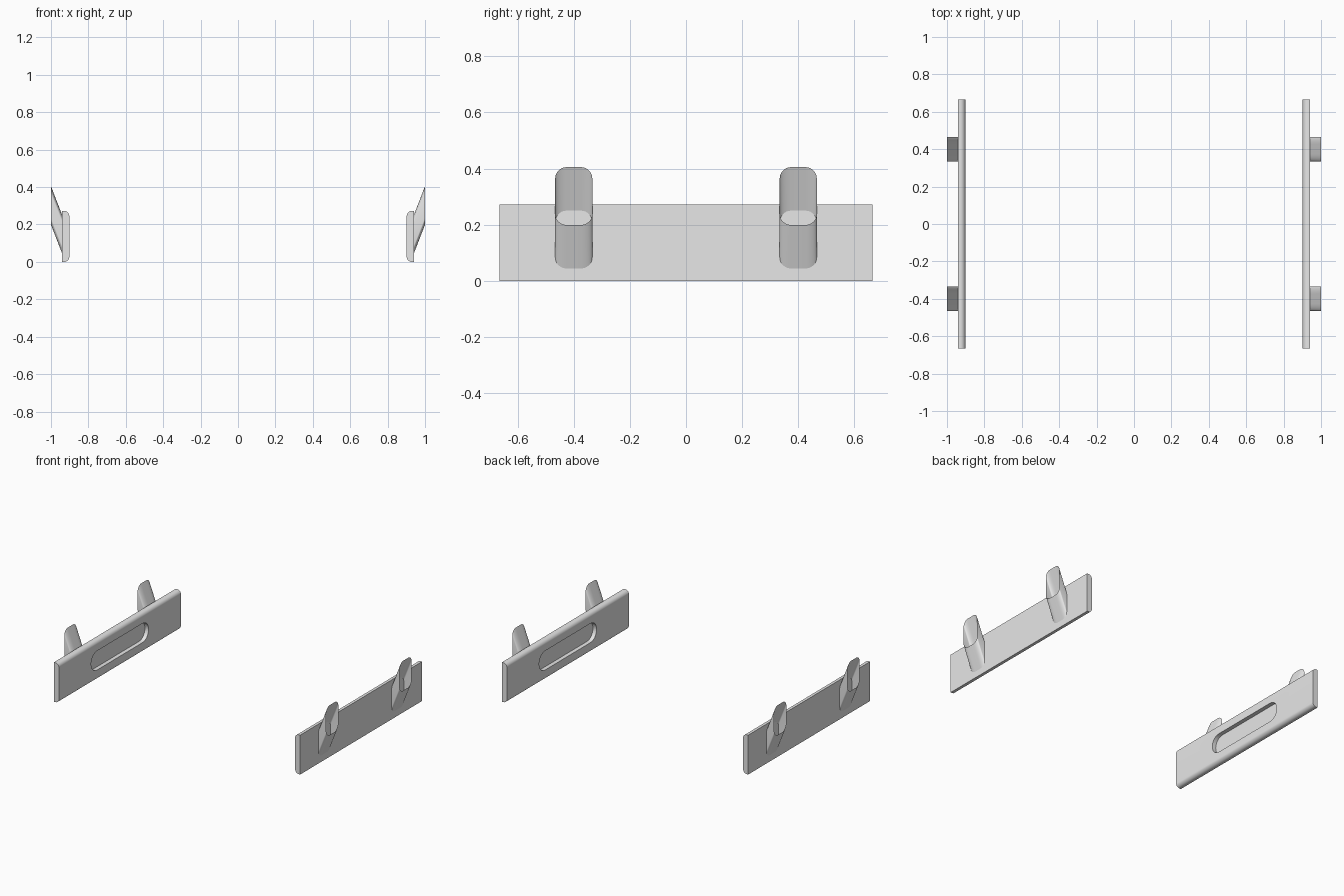
import bpy
import bmesh
from math import cos, sin, pi, radians

if "Cube" in bpy.data.objects:
    bpy.data.objects.remove(bpy.data.objects["Cube"], do_unlink=True)

grey = bpy.data.materials.new("light_grey")
grey.use_nodes = True
grey.diffuse_color = (0.8, 0.8, 0.8, 1)
grey.node_tree.nodes["Principled BSDF"].inputs["Base Color"].default_value = (0.8, 0.8, 0.8, 1)

INNER, OUTER, END = 0.902, 0.94, 1.0   # distances from the centre plane
HALF_LENGTH, HEIGHT = 0.665, 0.272


def arc(cx, cy, r, start, sweep, steps=10):
    """Points of a circular arc, angles in degrees."""
    angles = [radians(start + sweep * i / steps) for i in range(steps + 1)]
    return [(cx + r * cos(a), cy + r * sin(a)) for a in angles]


def rounded_rect(cy, cz, half_w, half_h, r):
    """Closed outline in the y-z plane."""
    w, h = half_w - r, half_h - r
    corners = [(w, h, 0), (-w, h, 90), (-w, -h, 180), (w, -h, 270)]
    return [p for y, z, a in corners for p in arc(cy + y, cz + z, r, a, 90)]


def loft(name, ring_a, ring_b, capped=True):
    """Join two matching rings of 3D points into one object."""
    bm = bmesh.new()
    a = [bm.verts.new(p) for p in ring_a]
    b = [bm.verts.new(p) for p in ring_b]
    for i in range(len(a)):
        j = (i + 1) % len(a)
        bm.faces.new((a[i], a[j], b[j], b[i]))
    if capped:
        bm.faces.new(a)
        bm.faces.new(b)
    bmesh.ops.remove_doubles(bm, verts=bm.verts, dist=1e-5)
    bmesh.ops.recalc_face_normals(bm, faces=bm.faces)
    mesh = bpy.data.meshes.new(name)
    bm.to_mesh(mesh)
    bm.free()
    mesh.materials.append(grey)
    obj = bpy.data.objects.new(name, mesh)
    bpy.context.collection.objects.link(obj)
    return obj


def activate(obj):
    bpy.ops.object.select_all(action="DESELECT")
    obj.select_set(True)
    bpy.context.view_layer.objects.active = obj


def smooth(obj):
    activate(obj)
    bpy.ops.object.shade_smooth_by_angle(angle=radians(30))


def build_side(side, s):
    # Plate with rounded long edges on the inner side
    r = 0.027
    profile = [(OUTER, 0), (OUTER, HEIGHT)]
    profile += arc(INNER + r, HEIGHT - r, r, 90, 90)
    profile += arc(INNER + r, r, r, 180, 90)
    plate = loft(side + "_plate",
                 [(s * x, -HALF_LENGTH, z) for x, z in profile],
                 [(s * x, HALF_LENGTH, z) for x, z in profile])

    # Round-ended finger recess in the inner face
    slot = rounded_rect(0, HEIGHT / 2, 0.313, 0.066, 0.0655)
    cutter = loft(side + "_recess_cutter",
                  [(s * (INNER - 0.05), y, z) for y, z in slot],
                  [(s * (INNER + 0.028), y, z) for y, z in slot])
    cutter.hide_render = True
    cut = plate.modifiers.new("recess", "BOOLEAN")
    cut.operation, cut.solver, cut.object = "DIFFERENCE", "EXACT", cutter
    activate(plate)
    bpy.ops.object.modifier_apply(modifier=cut.name)
    bpy.data.objects.remove(cutter, do_unlink=True)
    smooth(plate)

    # Open slanted sleeves on the outer face
    for place, y0 in (("front", -0.4), ("back", 0.4)):
        low = rounded_rect(y0, 0.147, 0.066, 0.103, 0.04)
        high = rounded_rect(y0, 0.302, 0.066, 0.103, 0.04)
        sleeve = loft(f"{side}_{place}_sleeve",
                      [(s * OUTER, y, z) for y, z in low],
                      [(s * END, y, z) for y, z in high], capped=False)
        smooth(sleeve)


for side, s in (("left", 1), ("right", -1)):
    build_side(side, s)
